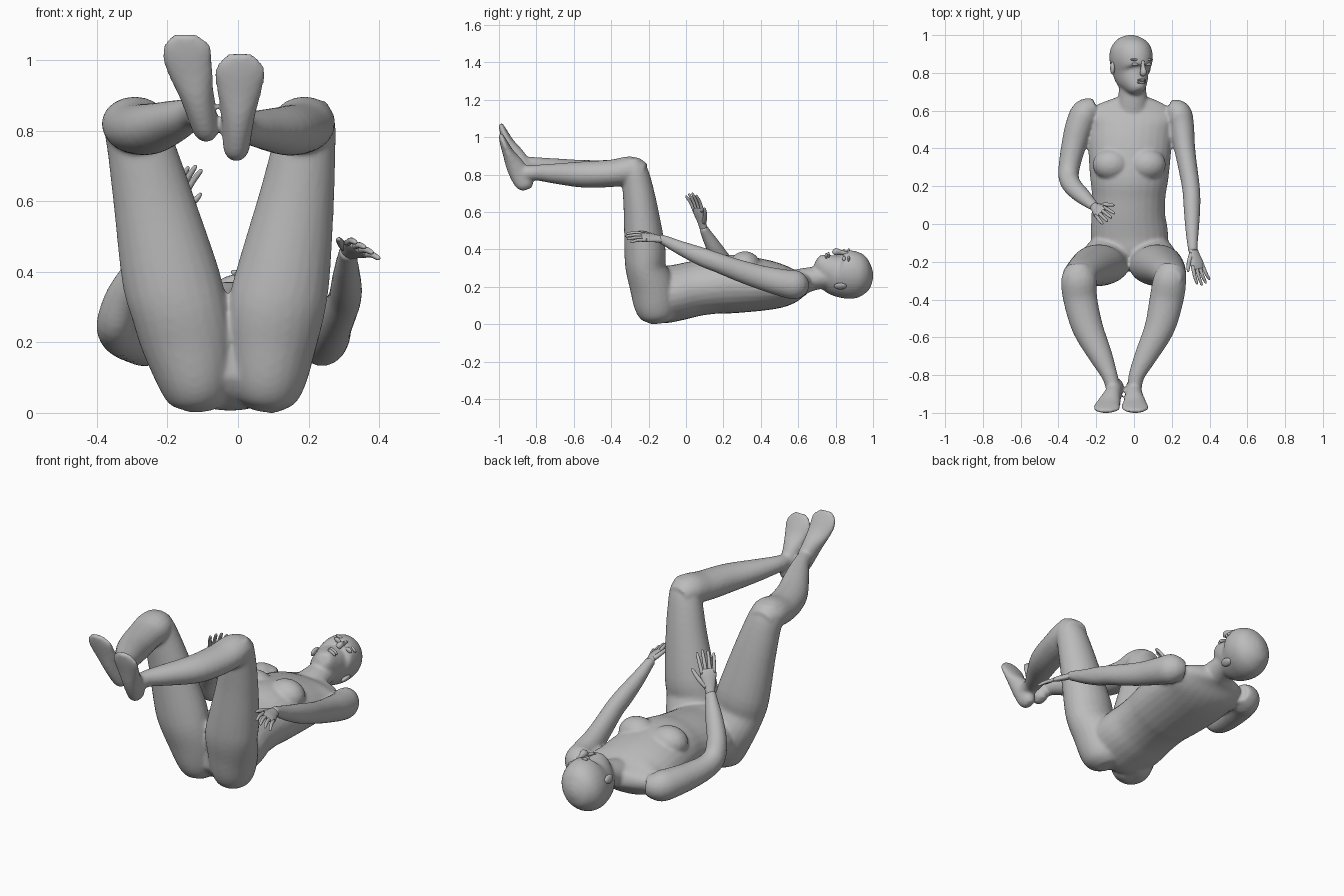
import bpy, bmesh, math
from mathutils import Vector, Matrix

mat = bpy.data.materials.new("plain_grey")
mat.diffuse_color = (0.5, 0.5, 0.5, 1)


def catmull(a, b, c, d, t):
    return [0.5 * (2 * q + (r - p) * t + (2 * p - 5 * q + 4 * r - s) * t * t
                   + (3 * q - p - 3 * r + s) * t ** 3) for p, q, r, s in zip(a, b, c, d)]


def loft(bm, pts, ref, n=20, steps=4):
    """Smooth tube through (x, y, z, half width along ref, half depth)."""
    rows = []
    for i in range(len(pts) - 1):
        a, d = pts[max(i - 1, 0)], pts[min(i + 2, len(pts) - 1)]
        rows += [catmull(a, pts[i], pts[i + 1], d, k / steps) for k in range(steps)]
    rows.append(list(pts[-1]))
    ref, rings = Vector(ref), []
    for i, r in enumerate(rows):
        t = (Vector(rows[min(i + 1, len(rows) - 1)][:3]) - Vector(rows[max(i - 1, 0)][:3])).normalized()
        u = (ref - t * ref.dot(t)).normalized()
        v = t.cross(u)
        w, d = max(r[3], 0.002), max(r[4], 0.002)
        rings.append([bm.verts.new(Vector(r[:3]) + u * w * math.cos(2 * math.pi * k / n)
                                   + v * d * math.sin(2 * math.pi * k / n)) for k in range(n)])
    for a, b in zip(rings, rings[1:]):
        for k in range(n):
            bm.faces.new((a[k], a[(k + 1) % n], b[(k + 1) % n], b[k]))
    bm.faces.new(rings[0][::-1])
    bm.faces.new(rings[-1])


def ball(bm, loc, size, rot=Matrix.Identity(4)):
    bmesh.ops.create_uvsphere(bm, u_segments=16, v_segments=10, radius=1,
                              matrix=Matrix.Translation(loc) @ rot @ Matrix.Diagonal((*size, 1)))


def finish(bm, name, voxel=0, smooth=4):
    bmesh.ops.recalc_face_normals(bm, faces=bm.faces)
    for f in bm.faces:
        f.smooth = True
    me = bpy.data.meshes.new(name)
    bm.to_mesh(me)
    bm.free()
    me.materials.append(mat)
    ob = bpy.data.objects.new(name, me)
    bpy.context.collection.objects.link(ob)
    if voxel:
        m = ob.modifiers.new("blend", 'REMESH')
        m.mode, m.voxel_size, m.use_smooth_shade = 'VOXEL', voxel, True
        s = ob.modifiers.new("soften", 'SMOOTH')
        s.factor, s.iterations = 0.5, smooth
    return ob


X, Y, Z = (1, 0, 0), (0, 1, 0), (0, 0, 1)
body = bmesh.new()

# torso from pelvis to collar
loft(body, [(-.02, -.24, .15, .08, .05), (-.02, -.2, .15, .15, .11), (-.02, -.14, .155, .195, .15),
            (-.025, -.05, .168, .205, .15), (-.03, .05, .19, .195, .148), (-.028, .15, .205, .195, .15),
            (-.025, .25, .215, .208, .157), (-.022, .4, .21, .22, .14), (-.015, .5, .205, .22, .12),
            (-.012, .57, .208, .23, .095), (-.01, .63, .22, .18, .06), (-.01, .67, .23, .08, .05)], X, 28)
for x in (-.12, .07):
    ball(body, (x, .315, .31), (.1, .085, .08))

# neck
loft(body, [(-.01, .58, .22, .09, .07), (-.008, .65, .237, .08, .066), (-.008, .72, .25, .072, .062),
            (-.01, .82, .26, .07, .07)], X)

# thighs, flowing up from the buttocks
loft(body, [(-.1, -.14, .008, .04, .05), (-.105, -.145, .04, .085, .09), (-.12, -.16, .1, .11, .115),
            (-.14, -.18, .2, .133, .12), (-.168, -.215, .3, .137, .108), (-.195, -.22, .4, .137, .11),
            (-.24, -.24, .6, .114, .093), (-.275, -.262, .75, .096, .08), (-.295, -.28, .83, .085, .07),
            (-.297, -.285, .885, .05, .04)], X, 24)
loft(body, [(.07, -.14, .008, .04, .05), (.075, -.145, .04, .085, .09), (.085, -.16, .1, .11, .115),
            (.095, -.18, .2, .128, .12), (.11, -.215, .3, .137, .108), (.13, -.22, .4, .132, .11),
            (.165, -.24, .6, .108, .093), (.187, -.262, .75, .09, .08), (.198, -.28, .83, .078, .07),
            (.2, -.285, .885, .05, .04)], X, 24)

# shins
loft(body, [(-.295, -.22, .81, .06, .05), (-.293, -.29, .822, .093, .075), (-.284, -.4, .806, .09, .073),
            (-.245, -.55, .806, .082, .072), (-.175, -.7, .83, .062, .057), (-.13, -.8, .85, .043, .043),
            (-.11, -.87, .855, .038, .042)], X)
loft(body, [(.2, -.22, .81, .06, .05), (.19, -.29, .822, .087, .075), (.172, -.4, .806, .09, .073),
            (.135, -.55, .8, .08, .07), (.062, -.7, .805, .06, .054), (.015, -.8, .81, .043, .042),
            (.003, -.87, .805, .038, .04)], X)

# feet, heel to toes: (z, y, half width, half thickness, sideways drift)
foot = [(.775, -.85, .018, .025, 0), (.8, -.86, .036, .048, -.005), (.85, -.885, .042, .055, -.018),
        (.91, -.918, .05, .048, -.034), (.97, -.95, .064, .031, -.05), (1.02, -.972, .072, .022, -.06),
        (1.05, -.984, .06, .016, -.063), (1.072, -.992, .035, .01, -.063)]
for x, dz, drift in ((-.085, 0, 1), (-.006, -.055, -.2)):
    loft(body, [(x + drift * o, y, z + dz, w, d) for z, y, w, d, o in foot], X)

# arms
loft(body, [(-.2, .62, .21, .05, .05), (-.255, .59, .21, .075, .078), (-.29, .52, .215, .073, .075),
            (-.318, .42, .22, .066, .068), (-.34, .32, .232, .058, .062), (-.346, .25, .26, .054, .06),
            (-.325, .2, .33, .05, .05), (-.275, .15, .41, .045, .042), (-.225, .105, .49, .032, .028),
            (-.21, .092, .52, .03, .022)], X)
loft(body, [(.18, .61, .21, .05, .05), (.23, .585, .21, .073, .078), (.252, .52, .22, .066, .074),
            (.268, .4, .25, .056, .065), (.288, .28, .288, .05, .058), (.303, .18, .325, .047, .053),
            (.307, .08, .362, .044, .05), (.308, -.03, .408, .036, .038), (.31, -.12, .45, .027, .027),
            (.313, -.145, .457, .027, .023)], X)

# head, turned a little to one side
turn = math.radians(28)
HC = Vector((-.015, 0, .265))
U = Vector((math.cos(turn), 0, -math.sin(turn)))
F = Vector((math.sin(turn), 0, math.cos(turn)))


def on_head(u, y, f):
    return HC + U * u + F * f + Vector((0, y, 0))


loft(body, [(*on_head(0, y, f), w, d) for y, f, w, d in (
    (.7, .085, .025, .03), (.715, .075, .045, .05), (.75, .045, .07, .08), (.8, .008, .09, .122),
    (.87, 0, .108, .136), (.93, -.004, .104, .122), (.97, -.006, .078, .09), (.99, -.006, .047, .055),
    (1.0, -.006, .015, .018))], U, 28)
finish(body, "body", 0.009, 5)

# facial features
tilt = Matrix.Rotation(turn, 4, 'Y')
face = bmesh.new()
loft(face, [(*on_head(0, .865, .128), .009, .01), (*on_head(0, .83, .133), .011, .014),
            (*on_head(0, .803, .138), .017, .02), (*on_head(0, .79, .128), .014, .012)], U, 12)
for dy, f in ((.762, .119), (.75, .114)):
    ball(face, on_head(0, dy, f), (.027, .007, .01), tilt)
for s in (-1, 1):
    ball(face, on_head(s * .038, .845, .118), (.02, .009, .012), tilt)
    ball(face, on_head(s * .04, .87, .119), (.028, .007, .011), tilt)
finish(face, "face_features")
ears = bmesh.new()
for s in (-1, 1):
    ball(ears, on_head(s * .104, .825, -.015), (.012, .034, .022), tilt @ Matrix.Rotation(s * .3, 4, 'Y'))
finish(ears, "ears")


# hands: palm, four fingers and a thumb on the +side
def hand(name, wrist, direction, side, curl):
    bm = bmesh.new()
    d, s = Vector(direction).normalized(), Vector(side)
    s = (s - d * s.dot(d)).normalized()
    c = Vector(curl)

    def p(along, across, bend=0):
        return Vector(wrist) + d * along + s * across + c * bend
    loft(bm, [(*p(-.02, 0), .022, .018), (*p(.03, 0), .03, .016), (*p(.08, 0), .041, .014),
              (*p(.108, 0), .036, .009)], s, 16)
    for i, length in enumerate((.075, .09, .096, .085)):
        a = -.03 + .02 * i
        loft(bm, [(*p(.085, a), .01, .01), (*p(.1 + length * .45, a * 1.2, .004), .009, .009),
                  (*p(.1 + length * .9, a * 1.35, .02), .007, .007),
                  (*p(.1 + length, a * 1.38, .024), .003, .003)], s, 10, 3)
    loft(bm, [(*p(.02, .015), .014, .012), (*p(.055, .045, .008), .012, .011),
              (*p(.095, .068, .018), .009, .008), (*p(.112, .074, .022), .004, .004)], s, 10, 3)
    finish(bm, name)


hand("raised_hand", (-.208, .09, .525), (.33, -.27, .9), (.7, .65, 0), (.6, -.6, 0))
hand("lowered_hand", (.313, -.135, .455), (.26, -.95, .12), (-.75, -.2, .5), (.3, 0, -.7))
